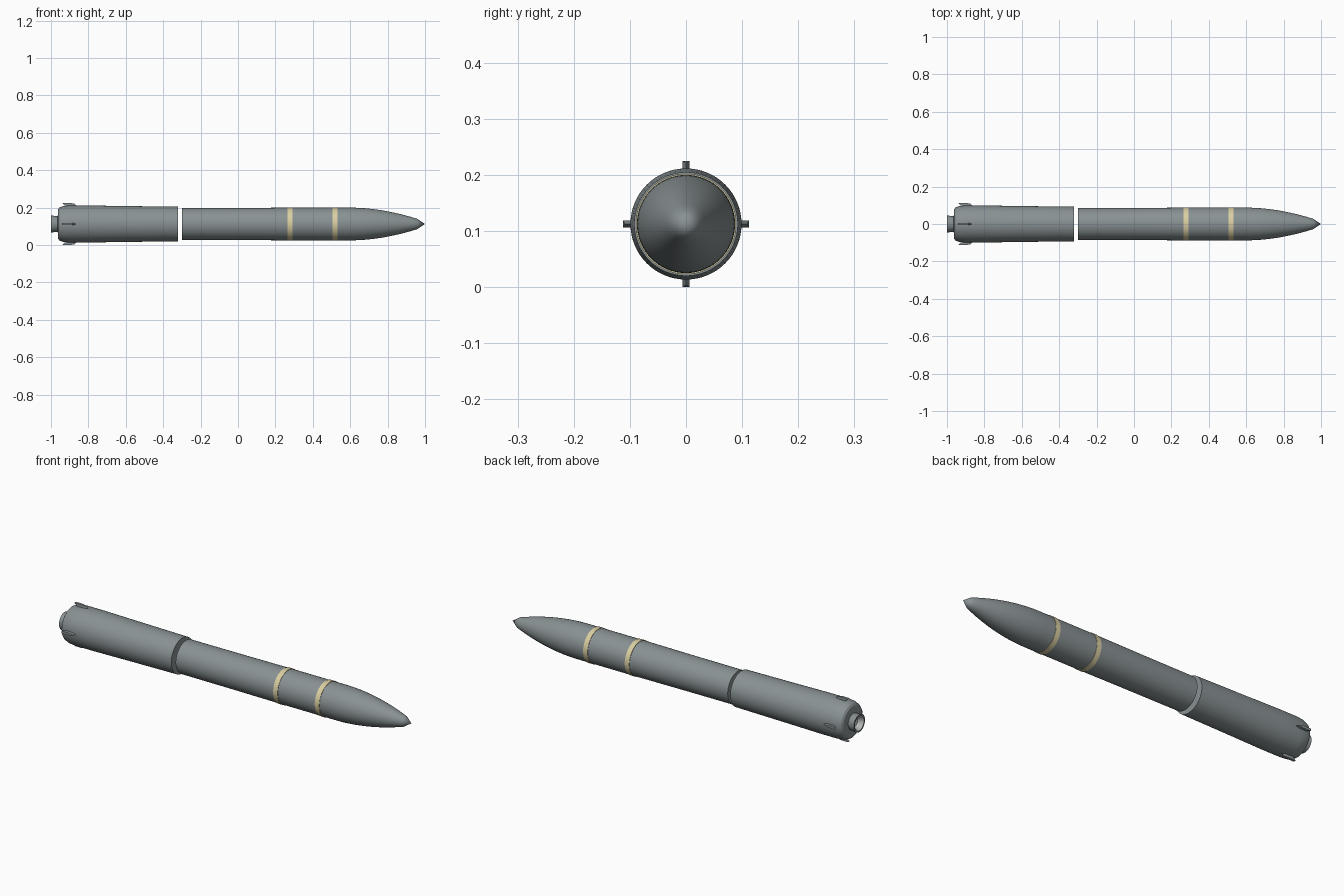
import bpy, bmesh, math
from mathutils import Matrix

if "Cube" in bpy.data.objects:
    bpy.data.objects.remove(bpy.data.objects["Cube"])

AXIS_Z = 0.1125
SEGMENTS = 64


def material(name, rgb):
    m = bpy.data.materials.new(name)
    m.diffuse_color = (*rgb, 1)
    m.use_nodes = True
    m.node_tree.nodes["Principled BSDF"].inputs["Base Color"].default_value = m.diffuse_color
    return m


GREY = material("slate grey", (0.25, 0.285, 0.295))
CREAM = material("cream", (0.70, 0.62, 0.36))
PALE = material("pale grey", (0.50, 0.52, 0.52))


def finish(name, bm, mats):
    bmesh.ops.recalc_face_normals(bm, faces=bm.faces)
    mesh = bpy.data.meshes.new(name)
    bm.to_mesh(mesh)
    bm.free()
    obj = bpy.data.objects.new(name, mesh)
    bpy.context.collection.objects.link(obj)
    obj.location.z = AXIS_Z
    for m in mats:
        mesh.materials.append(m)
    bpy.ops.object.select_all(action='DESELECT')
    obj.select_set(True)
    bpy.context.view_layer.objects.active = obj
    bpy.ops.object.shade_smooth_by_angle(angle=math.radians(28))
    return obj


def lathe(name, profile, mats, closed=False):
    """Spin (x, radius) points around the long axis."""
    bm = bmesh.new()
    verts = [bm.verts.new((x, 0, r)) for x, r in profile]
    edges = [bm.edges.new(p) for p in zip(verts, verts[1:])]
    if closed:
        edges.append(bm.edges.new((verts[-1], verts[0])))
    bmesh.ops.spin(bm, geom=verts + edges, cent=(0, 0, 0), axis=(1, 0, 0),
                   angle=math.tau, steps=SEGMENTS, use_duplicate=False)
    bmesh.ops.remove_doubles(bm, verts=bm.verts, dist=0.00005)
    return finish(name, bm, mats)


# Forward body
lathe("forward_body", [(-0.30, 0), (-0.30, 0.085), (0.04, 0.086),
                       (0.27, 0.0875), (0.60, 0.0875)], [GREY])

# Nose: smooth curve ending in a short cone
nose = [(0.60 + 0.36 * t, 0.0875 - 0.0605 * t ** 1.9)
        for t in [i / 14 for i in range(15)]]
lathe("nose", nose + [(1.0, 0)], [GREY])

# Painted bands
for i, x in enumerate((0.265, 0.505)):
    lathe(f"band_{i + 1}", [(x, 0.086), (x, 0.0895), (x + 0.026, 0.0895),
                            (x + 0.026, 0.086)], [CREAM], closed=True)

# Rear body with rounded aft shoulder
lathe("rear_body", [(-0.32, 0), (-0.32, 0.0925), (-0.60, 0.096),
                    (-0.80, 0.099), (-0.90, 0.099), (-0.935, 0.096),
                    (-0.955, 0.088), (-0.962, 0.078), (-0.966, 0.0)], [GREY])

# Nozzle with a pale hollow bell
nozzle = lathe("nozzle", [(-0.955, 0.040), (-1.0, 0.046), (-1.0, 0.038),
                          (-0.975, 0.022), (-0.968, 0.0)], [GREY, PALE])
for p in nozzle.data.polygons:
    rad = math.hypot(p.center.y, p.center.z)
    if rad < 0.0415 and p.normal.x < -0.2:
        p.material_index = 1

# Four swept tail fins with pointed leading edges
for i in range(4):
    bm = bmesh.new()
    h = 0.0065
    side = [(-0.915, 0.09), (-0.94, 0.1125), (-0.895, 0.1125), (-0.88, 0.09)]
    left = [bm.verts.new((x, -h, r)) for x, r in side]
    right = [bm.verts.new((x, h, r)) for x, r in side]
    tip = [bm.verts.new((-0.875, 0, 0.1085)), bm.verts.new((-0.855, 0, 0.09))]
    bm.faces.new(left)
    bm.faces.new(right)
    for a, b in ((0, 1), (1, 2)):
        bm.faces.new((left[a], left[b], right[b], right[a]))
    bm.faces.new((left[2], left[3], tip[1], tip[0]))
    bm.faces.new((right[2], right[3], tip[1], tip[0]))
    bm.faces.new((left[2], right[2], tip[0]))
    bm.faces.new((left[0], right[0], right[3], tip[1], left[3]))
    bm.transform(Matrix.Rotation(i * math.pi / 2, 4, 'X'))
    finish(f"tail_fin_{i + 1}", bm, [GREY])
